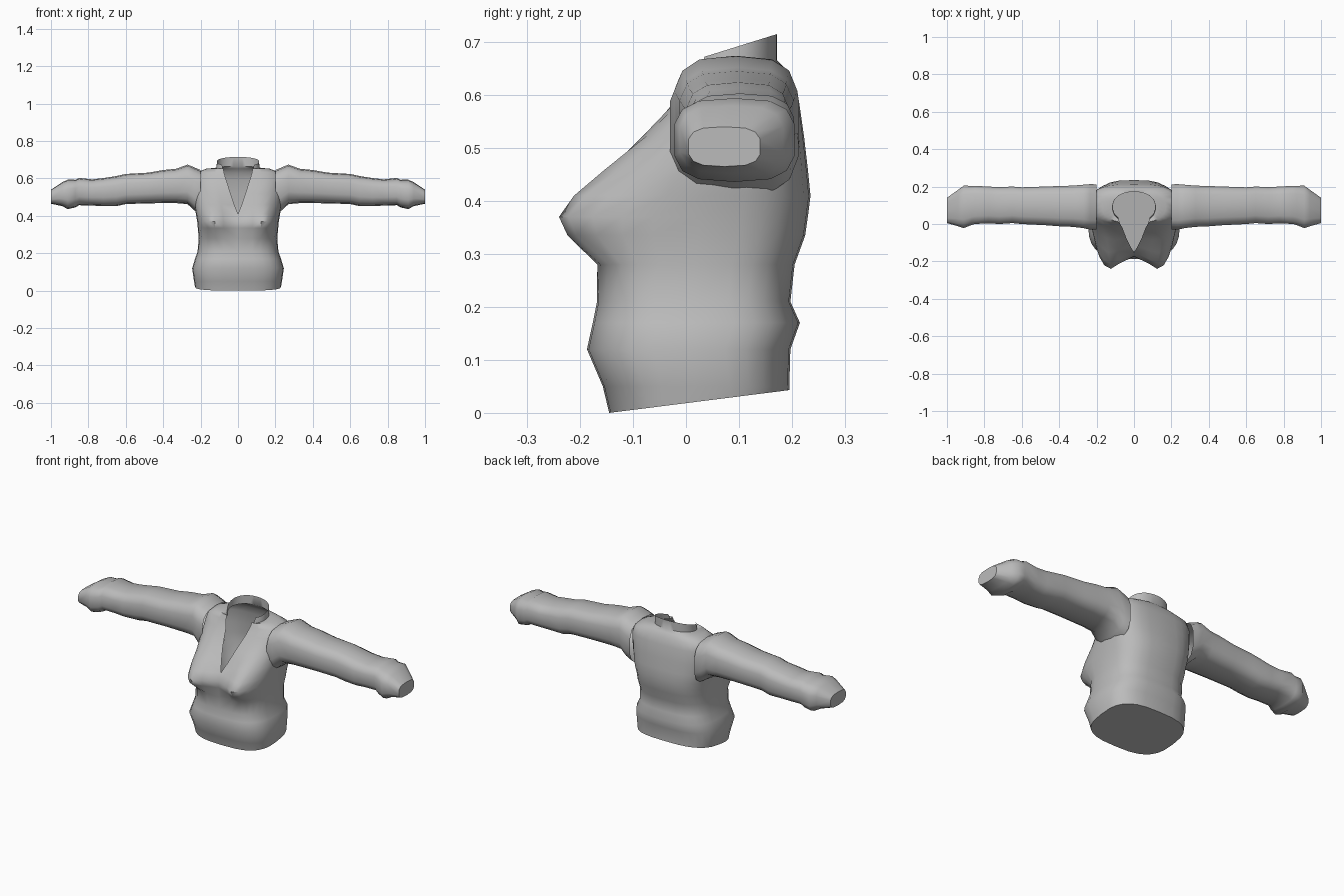
import bpy, bmesh, math

if "Cube" in bpy.data.objects:
    bpy.data.objects.remove(bpy.data.objects["Cube"])

cloth = bpy.data.materials.new("grey cloth")
cloth.diffuse_color = (0.5, 0.5, 0.5, 1)
cloth.use_nodes = True
cloth.node_tree.nodes["Principled BSDF"].inputs["Base Color"].default_value = cloth.diffuse_color


def spow(v, p):
    return math.copysign(abs(v) ** p, v)


def loft(name, rings, closed, cap_last=False, weld=True):
    """Skin a list of point rings on the +x side, then mirror it."""
    bm = bmesh.new()
    vs = [[bm.verts.new(p) for p in r] for r in rings]
    n = len(rings[0])
    for a, b in zip(vs, vs[1:]):
        for i in range(n if closed else n - 1):
            j = (i + 1) % n
            bm.faces.new((a[i], a[j], b[j], b[i]))
    if cap_last:
        bm.faces.new(vs[-1])
    bmesh.ops.remove_doubles(bm, verts=bm.verts, dist=0.0005)
    bmesh.ops.recalc_face_normals(bm, faces=bm.faces)
    me = bpy.data.meshes.new(name)
    bm.to_mesh(me)
    bm.free()
    me.materials.append(cloth)
    ob = bpy.data.objects.new(name, me)
    bpy.context.collection.objects.link(ob)
    mod = ob.modifiers.new("mirror", 'MIRROR')
    mod.use_clip = weld
    mod.use_mirror_merge = weld
    mod.merge_threshold = 0.001
    bpy.ops.object.select_all(action='DESELECT')
    ob.select_set(True)
    bpy.context.view_layer.objects.active = ob
    bpy.ops.object.shade_smooth_by_angle(angle=math.radians(50))
    return ob


def half_ring(z, hw, yf, yb, v, p=0.68, n=14, rise=0.0):
    """Half outline from the front edge (offset v) round to the centre back."""
    t0 = math.asin((v / hw) ** (1 / p))
    pts = []
    for i in range(n + 1):
        t = t0 + (math.pi - t0) * i / n
        x = hw * abs(math.sin(t)) ** p if i < n else 0
        y = (yf + yb) / 2 - (yb - yf) / 2 * spow(math.cos(t), p)
        zz = z + rise * (y - yf) / (yb - yf)
        # bust fullness, tight below and soft above
        if y < 0.05 and 0.25 < z < 0.6:
            s = 0.036 if z < 0.36 else 0.095
            w = min(1, (0.05 - y) / 0.15)
            y -= 0.088 * w * math.exp(-((x - 0.14) / 0.075) ** 2
                                      - 0.5 * ((z - 0.36) / s) ** 2)
        pts.append((x, y, zz))
    return pts


# torso: height, half width, front y, back y, neckline half width
levels = [(0.05, 0.235, -0.157, 0.195, 0), (0.12, 0.245, -0.187, 0.197, 0),
          (0.17, 0.23, -0.176, 0.215, 0), (0.21, 0.216, -0.168, 0.197, 0),
          (0.28, 0.21, -0.167, 0.205, 0), (0.335, 0.215, -0.172, 0.225, 0),
          (0.37, 0.218, -0.17, 0.23, 0), (0.41, 0.225, -0.15, 0.235, 0),
          (0.46, 0.233, -0.115, 0.23, 0.02), (0.52, 0.237, -0.075, 0.223, 0.04),
          (0.59, 0.237, -0.02, 0.213, 0.062), (0.63, 0.225, 0.0, 0.2, 0.075)]
rings = [half_ring(0, 0.23, -0.145, 0.195, 0, rise=0.043)]
rings += [half_ring(*l) for l in levels]
# shoulders closing in to the neck, then the standing collar
rings.append(half_ring(0.652, 0.17, 0.005, 0.185, 0.078, 0.8))
rings.append(half_ring(0.64, 0.115, 0.005, 0.172, 0.08, 0.9, rise=0.025))
rings.append(half_ring(0.665, 0.113, 0.012, 0.172, 0.085, 0.9, rise=0.05))
loft("jacket_body", rings, False)

# flat underside closing the hem
hem = rings[0]
loft("hem_underside", [[(0, p[1], p[2]) for p in hem], hem], False)

# sleeves: x, bottom, top, front y, back y
sleeve = [(0.2, 0.41, 0.645, -0.03, 0.212), (0.235, 0.43, 0.66, -0.03, 0.213),
          (0.27, 0.463, 0.674, -0.022, 0.21), (0.33, 0.468, 0.652, -0.015, 0.205),
          (0.4, 0.468, 0.645, -0.012, 0.203), (0.48, 0.467, 0.631, -0.006, 0.2),
          (0.6, 0.463, 0.624, 0.0, 0.196), (0.65, 0.452, 0.613, 0.005, 0.2),
          (0.72, 0.452, 0.602, 0.0, 0.197), (0.78, 0.455, 0.595, 0.004, 0.2),
          (0.85, 0.457, 0.603, 0.0, 0.204), (0.87, 0.445, 0.593, -0.006, 0.204),
          (0.91, 0.436, 0.594, -0.022, 0.205), (0.94, 0.452, 0.58, -0.012, 0.183),
          (1.0, 0.465, 0.54, 0.005, 0.14)]
tubes = []
for x, zb, zt, yf, yb in sleeve:
    ring = []
    for i in range(14):
        a = 2 * math.pi * (i + 0.5) / 14
        ring.append((x, (yf + yb) / 2 + (yb - yf) / 2 * spow(math.cos(a), 0.65) / 0.983,
                     (zb + zt) / 2 + (zt - zb) / 2 * spow(math.sin(a), 0.65)))
    tubes.append(ring)
loft("sleeves", tubes, True, cap_last=True, weld=False)
